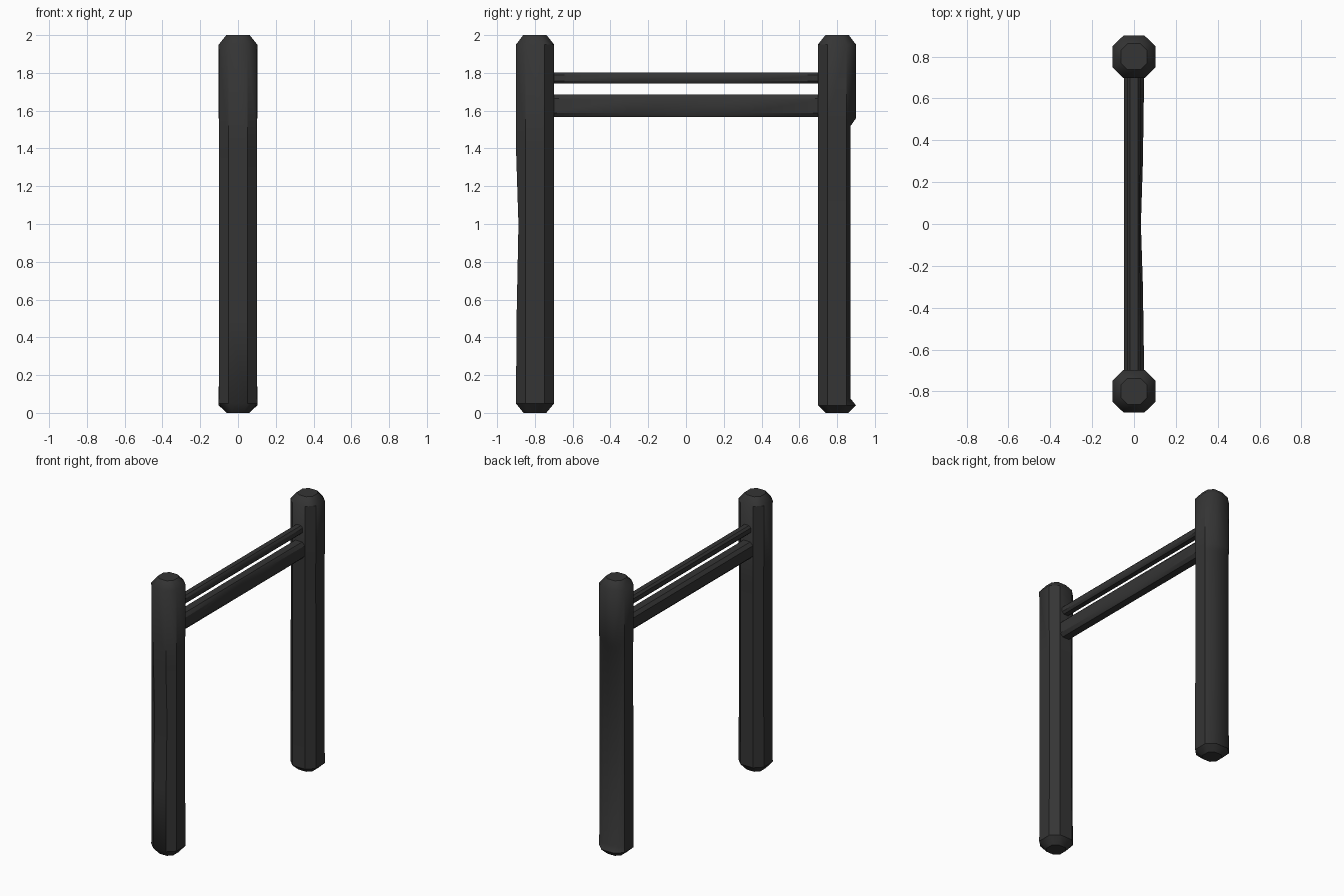
import bpy, bmesh, math

if "Cube" in bpy.data.objects:
    bpy.data.objects.remove(bpy.data.objects["Cube"])

mat = bpy.data.materials.new("charcoal")
mat.diffuse_color = (0.035, 0.035, 0.035, 1)
mat.use_nodes = True
mat.node_tree.nodes["Principled BSDF"].inputs["Base Color"].default_value = mat.diffuse_color


def loft(name, rings):
    """Skin a list of equal-length point rings and cap both ends."""
    bm = bmesh.new()
    loops = [[bm.verts.new(p) for p in r] for r in rings]
    n = len(loops[0])
    for a, b in zip(loops, loops[1:]):
        for i in range(n):
            j = (i + 1) % n
            bm.faces.new((a[i], a[j], b[j], b[i]))
    bm.faces.new(loops[0])
    bm.faces.new(loops[-1])
    bmesh.ops.recalc_face_normals(bm, faces=bm.faces)
    me = bpy.data.meshes.new(name)
    bm.to_mesh(me)
    bm.free()
    me.materials.append(mat)
    ob = bpy.data.objects.new(name, me)
    bpy.context.collection.objects.link(ob)
    bpy.context.view_layer.objects.active = ob
    for o in bpy.context.selected_objects:
        o.select_set(False)
    ob.select_set(True)
    bpy.ops.object.shade_smooth_by_angle(angle=math.radians(40))
    return ob


def octagon(w, h, c):
    """Chamfered rectangle, half sizes w and h, chamfer c."""
    return [(w, -h + c), (w, h - c), (w - c, h), (-w + c, h),
            (-w, h - c), (-w, -h + c), (-w + c, -h), (w - c, -h)]


def post(name, yc, sections):
    """Upright post: each section is z, half width, outward face distance."""
    side = math.copysign(1, yc)
    rings = []
    for z, r, outer in sections:
        ring = []
        for x, y in octagon(r, r, r * 0.5):
            ring.append((x, yc + side * min(y, outer), z))
        rings.append(ring)
    return loft(name, rings)


# Hand-hewn posts: chamfered ends, slightly worn outer faces
post("front_post", -0.8, [(0, 0.06, 1), (0.05, 0.102, 0.1), (0.5, 0.1, 0.097),
                          (1.0, 0.1, 0.087), (1.4, 0.1, 0.1),
                          (1.95, 0.102, 0.1), (2, 0.062, 1)])
post("back_post", 0.8, [(0, 0.06, 1), (0.04, 0.102, 0.1), (0.075, 0.102, 0.072),
                        (1.52, 0.1, 0.072), (1.56, 0.102, 0.1),
                        (1.95, 0.102, 0.1), (2, 0.062, 1)])


def rail(name, zc, w, h, c, waist):
    """Rail along y, worn thinner on its +x side at mid length."""
    rings = []
    for y, k in ((-0.75, 0), (-0.3, 0.4), (0, 1), (0.3, 0.4), (0.75, 0)):
        rings.append([(min(x, w - waist * k), y, zc + z)
                      for x, z in octagon(w, h, c)])
    return loft(name, rings)


# Cross rails
rail("lower_rail", 1.626, 0.049, 0.06, 0.022, 0.016)
rail("upper_rail", 1.773, 0.032, 0.03, 0.014, 0.004)
